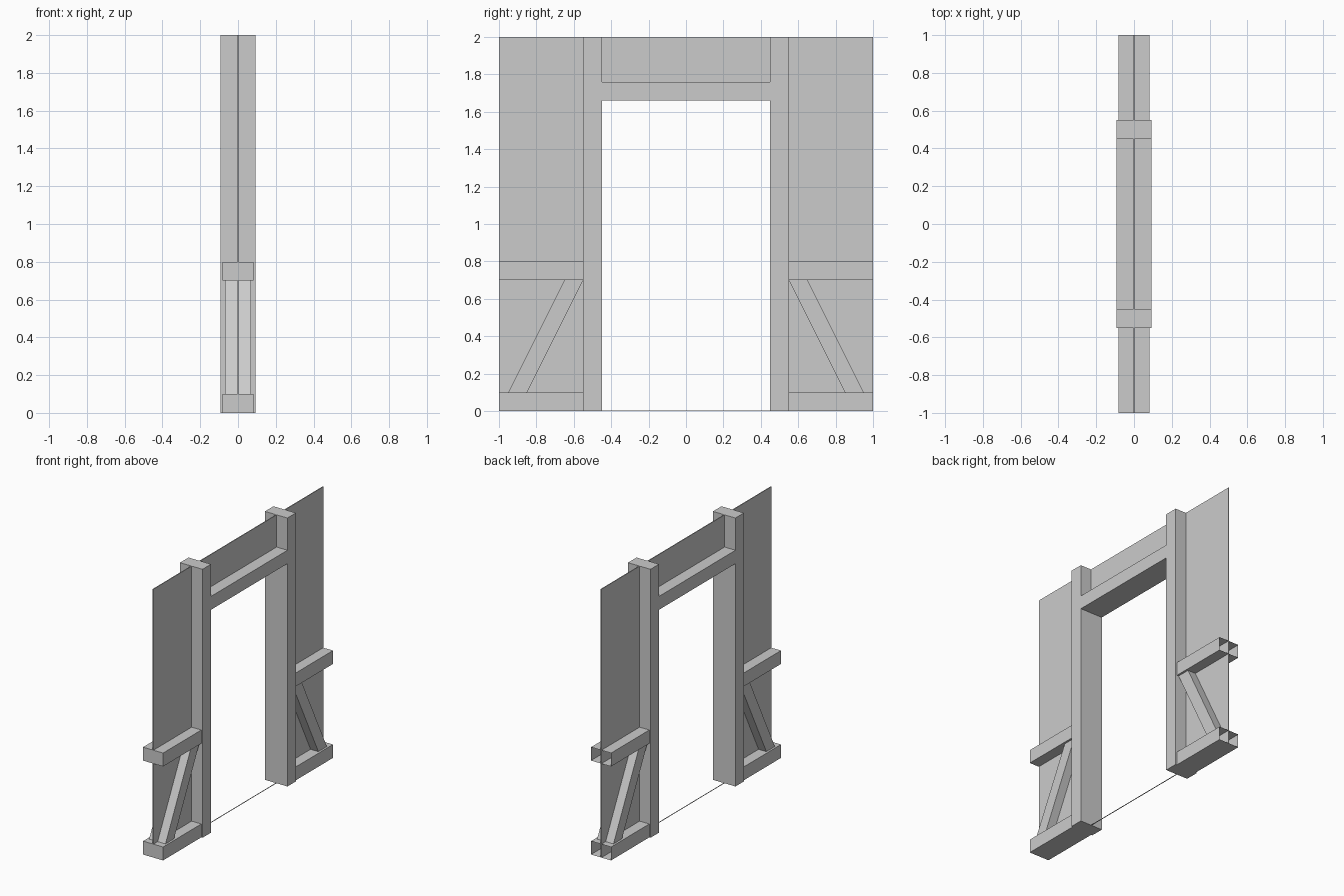
import bpy

if "Cube" in bpy.data.objects:
    bpy.data.objects.remove(bpy.data.objects["Cube"])


def prism(name, profile, half, caps=True, skip=()):
    """Extrude a closed (y, z) outline along x to +-half; skip lists side faces left open."""
    n = len(profile)
    verts = [(x, y, z) for x in (-half, half) for y, z in profile]
    faces = [(i, (i + 1) % n, (i + 1) % n + n, i + n) for i in range(n) if i not in skip]
    if caps:
        faces += [tuple(range(n))[::-1], tuple(range(n, 2 * n))]
    mesh = bpy.data.meshes.new(name)
    mesh.from_pydata(verts, [], faces)
    # outlines run counter-clockwise seen from +x, so flip sides to face outwards
    for p in mesh.polygons:
        if p.index < n - len(skip):
            p.flip()
    mesh.update()
    obj = bpy.data.objects.new(name, mesh)
    bpy.context.collection.objects.link(obj)
    return obj


# Door frame: two full-height posts joined by a lintel
half_frame = [(0.45, 1.66), (0.45, 0), (0.55, 0), (0.55, 2), (0.45, 2), (0.45, 1.76)]
prism("door_frame", half_frame + [(-y, z) for y, z in reversed(half_frame)], 0.0925)

# Thin wall panel with its opening edge buried inside the frame
half_wall = [(0.5, 1.71), (0.5, 0), (1, 0), (1, 2)]
prism("wall_panel", half_wall + [(-y, z) for y, z in reversed(half_wall)], 0.003)

# Hairline sill across the doorway
prism("sill", [(-0.5, 0), (0.5, 0), (0.5, 0.002), (-0.5, 0.002)], 0.003)

for side, tag in ((-1, "left"), (1, "right")):
    # Rails, open at their +y end
    y0, y1 = sorted((side * 0.55, side * 1.0))
    for z, level in ((0, "bottom"), (0.7, "middle")):
        prism(f"{level}_rail_{tag}", [(y0, z), (y1, z), (y1, z + 0.1), (y0, z + 0.1)],
              0.0825, skip=(1,))
    # Diagonal brace between the rails, open where it meets them
    brace = [(0.85, 0.1), (0.95, 0.1), (0.65, 0.7), (0.55, 0.7)]
    if side < 0:
        brace = [(-brace[i][0], brace[i][1]) for i in (1, 0, 3, 2)]
    prism(f"brace_{tag}", brace, 0.0675, skip=(0, 2))
